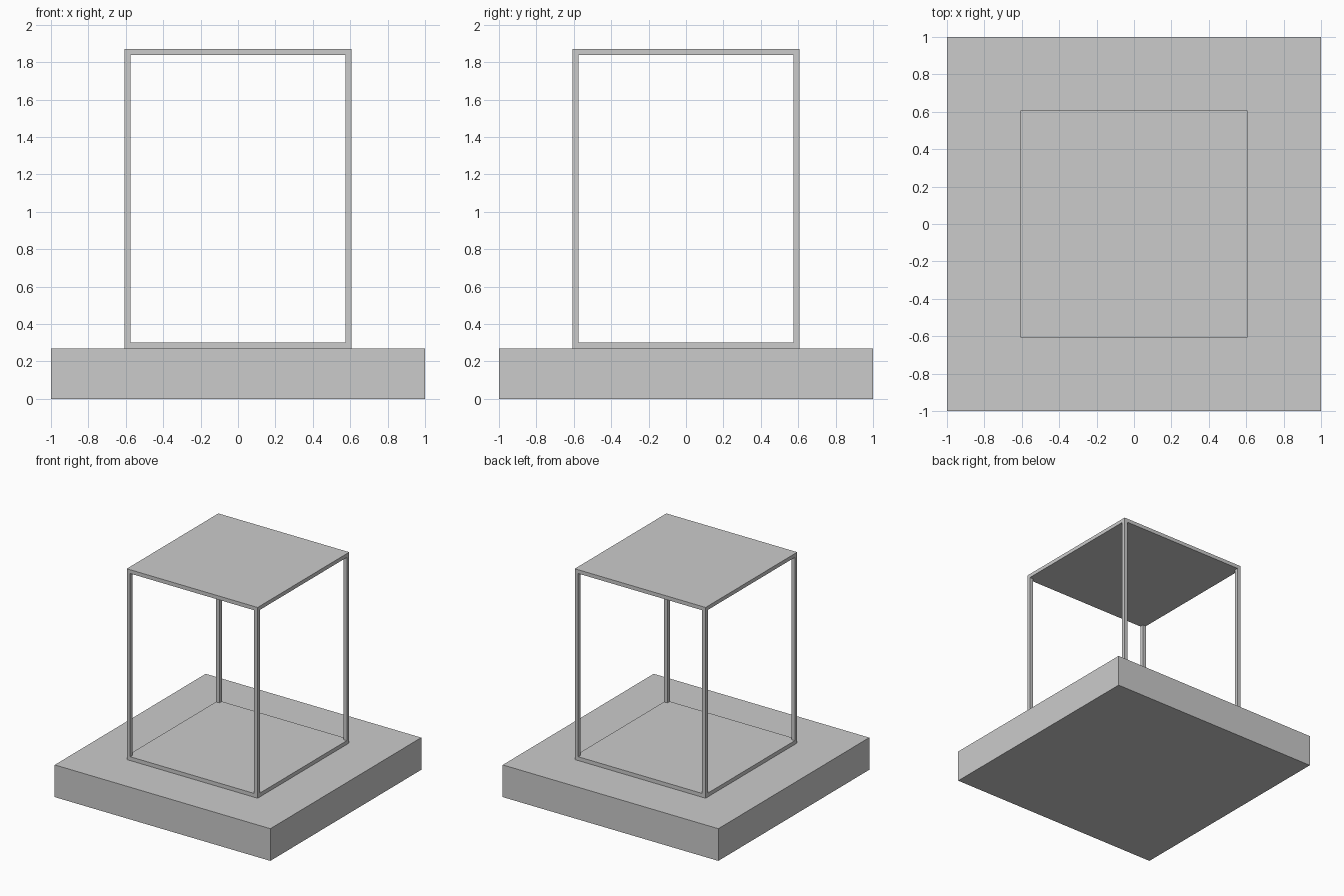
import bpy

if "Cube" in bpy.data.objects:
    bpy.data.objects.remove(bpy.data.objects["Cube"])

BASE_H = 0.27     # plinth height
TOP = 1.87        # top of the case
HALF = 0.607      # half width of the case
T = 0.032         # slab and post thickness


def box(name, x0, x1, y0, y1, z0, z1):
    bpy.ops.mesh.primitive_cube_add(
        size=1, location=((x0 + x1) / 2, (y0 + y1) / 2, (z0 + z1) / 2))
    ob = bpy.context.object
    ob.name = name
    ob.scale = (x1 - x0, y1 - y0, z1 - z0)
    bpy.ops.object.transform_apply(location=False, rotation=False, scale=True)
    return ob


# Plinth
box("plinth", -1, 1, -1, 1, 0, BASE_H)

# Floor and roof slabs of the open case
box("case_floor", -HALF, HALF, -HALF, HALF, BASE_H, BASE_H + T)
box("case_roof", -HALF, HALF, -HALF, HALF, TOP - T, TOP)

# Corner post, mirrored to all four corners
post = box("corner_posts", HALF - T, HALF, -HALF, -HALF + T, BASE_H + T, TOP - T)
bpy.ops.object.transform_apply(location=True, rotation=False, scale=False)
mirror = post.modifiers.new("four_corners", 'MIRROR')
mirror.use_axis = (True, True, False)
mirror.use_mirror_merge = False
